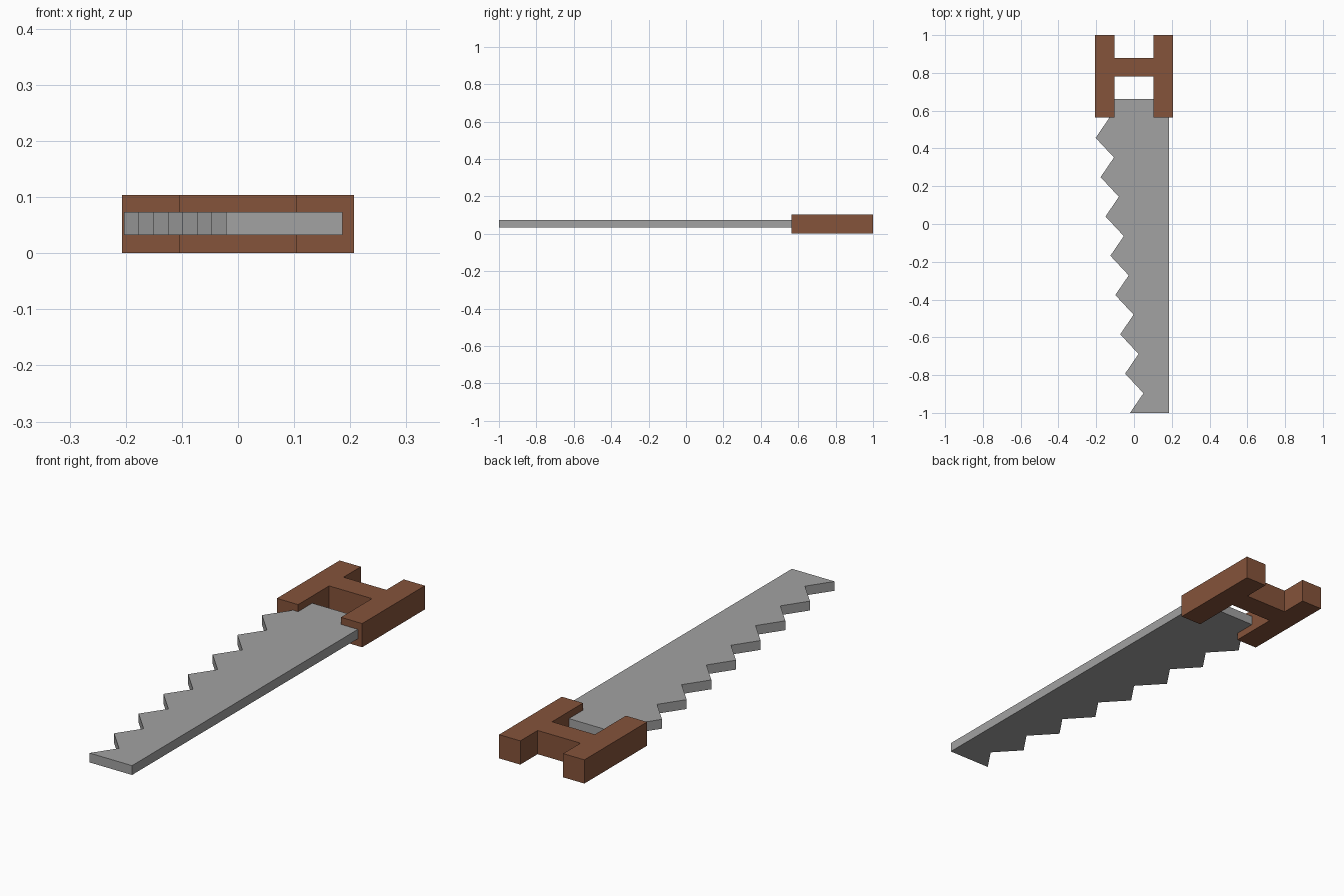
import bpy, bmesh

if "Cube" in bpy.data.objects:
    bpy.data.objects.remove(bpy.data.objects["Cube"])


def material(name, rgb):
    m = bpy.data.materials.new(name)
    m.diffuse_color = (*rgb, 1)
    m.use_nodes = True
    m.node_tree.nodes["Principled BSDF"].inputs["Base Color"].default_value = m.diffuse_color
    return m


def extruded(name, outline, z0, z1, mat):
    """Solid slab from a flat outline in x, y."""
    bm = bmesh.new()
    face = bm.faces.new([bm.verts.new((x, y, z0)) for x, y in outline])
    top = bmesh.ops.extrude_face_region(bm, geom=[face])["geom"]
    verts = [v for v in top if isinstance(v, bmesh.types.BMVert)]
    bmesh.ops.translate(bm, verts=verts, vec=(0, 0, z1 - z0))
    bmesh.ops.recalc_face_normals(bm, faces=bm.faces)
    mesh = bpy.data.meshes.new(name)
    bm.to_mesh(mesh)
    bm.free()
    mesh.materials.append(mat)
    obj = bpy.data.objects.new(name, mesh)
    bpy.context.collection.objects.link(obj)
    return obj


wood = material("brown wood", (0.235, 0.087, 0.043))
steel = material("grey steel", (0.36, 0.36, 0.36))

# H-shaped handle: right half of the outline, mirrored to the left
half = [(0.104, 0.78), (0.104, 0.565), (0.207, 0.565),
        (0.207, 1.0), (0.104, 1.0), (0.104, 0.88)]
extruded("handle", half + [(-x, y) for x, y in reversed(half)], 0, 0.104, wood)

# Blade: straight back, then teeth stepping outwards from the tip to the handle
teeth = []
for i in range(8):
    x, y = -0.021 - 0.026 * i, -1 + 0.208 * i
    teeth += [(x, y), (x + 0.071, y + 0.104)]
blade = [(0.186, 0.663), (0.186, -1.0)] + teeth + [(-0.133, 0.663)]
extruded("blade", blade, 0.032, 0.073, steel)
